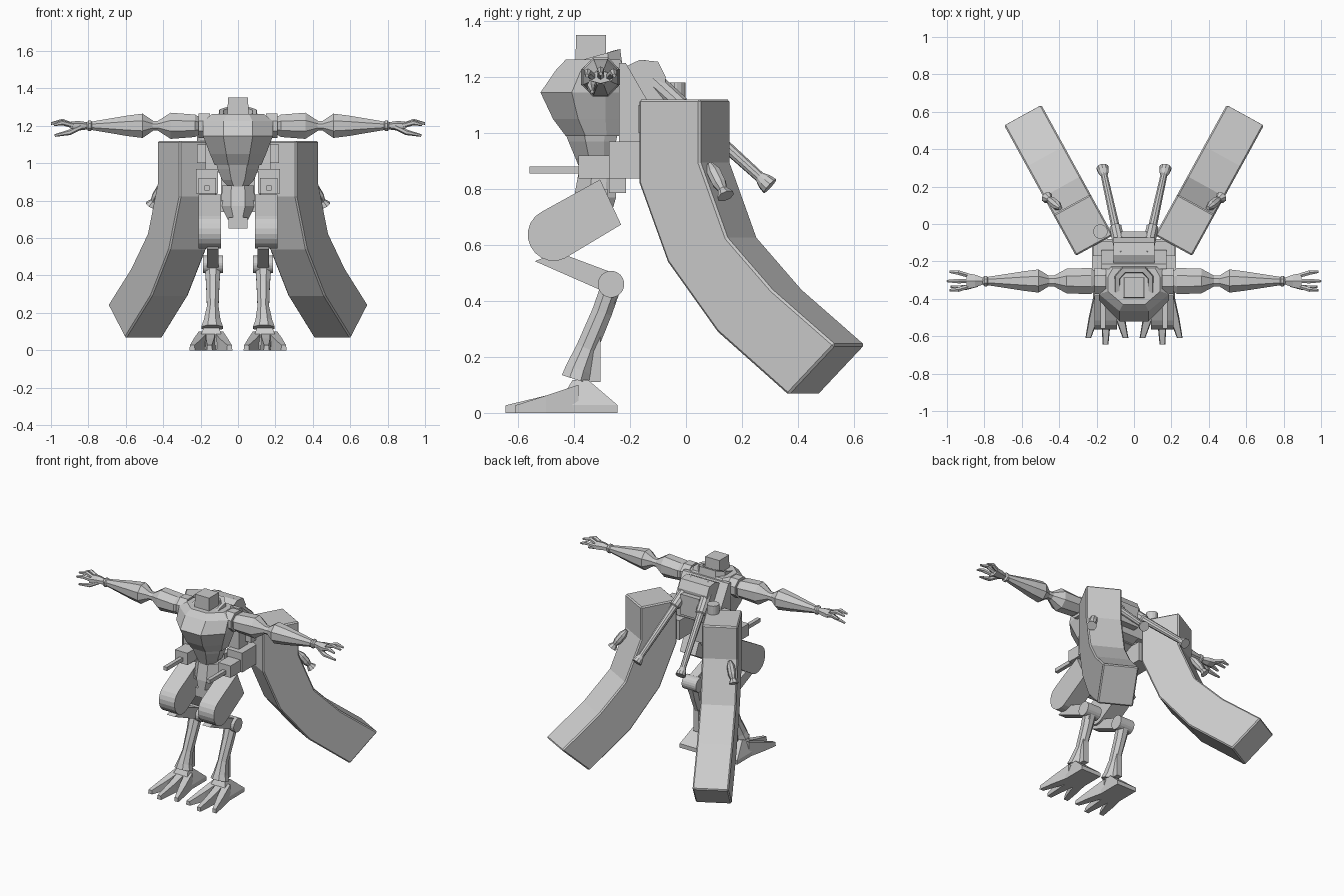
import bpy, bmesh, math
from mathutils import Vector

if "Cube" in bpy.data.objects:
    bpy.data.objects.remove(bpy.data.objects["Cube"])

grey = bpy.data.materials.new("plain grey")
grey.diffuse_color = (0.6, 0.6, 0.6, 1)
grey.use_nodes = True
grey.node_tree.nodes["Principled BSDF"].inputs["Base Color"].default_value = grey.diffuse_color


def make(name, rings, pair=False):
    """Skin a list of point rings, cap both ends, optionally add the mirror image."""
    bm = bmesh.new()
    for s in ((1, -1) if pair else (1,)):
        vs = [[bm.verts.new((p[0] * s, p[1], p[2])) for p in r] for r in rings]
        n = len(vs[0])
        for a, b in zip(vs, vs[1:]):
            for i in range(n):
                j = (i + 1) % n
                bm.faces.new((a[i], a[j], b[j], b[i]))
        bm.faces.new(vs[0])
        bm.faces.new(vs[-1])
    bmesh.ops.recalc_face_normals(bm, faces=bm.faces)
    me = bpy.data.meshes.new(name)
    bm.to_mesh(me)
    bm.free()
    me.materials.append(grey)
    ob = bpy.data.objects.new(name, me)
    bpy.context.collection.objects.link(ob)
    return ob


def box(name, lo, hi, pair=False, taper=1.0):
    c = [(lo[i] + hi[i]) / 2 for i in range(2)]
    h = [(hi[i] - lo[i]) / 2 for i in range(2)]
    ring = lambda z, k: [(c[0] + a * h[0] * k, c[1] + b * h[1] * k, z)
                         for a, b in ((-1, -1), (1, -1), (1, 1), (-1, 1))]
    return make(name, [ring(lo[2], 1), ring(hi[2], taper)], pair)


def plate(name, yz, x0, x1, pair=False):
    return make(name, [[(x, y, z) for y, z in yz] for x in (x0, x1)], pair)


def tube(name, stations, n=8, pair=True):
    """stations: (point, radius_u, radius_v) along a path."""
    pts = [Vector(s[0]) for s in stations]
    total = (pts[-1] - pts[0]).normalized()
    ref = Vector((1, 0, 0)) if abs(total.z) > 0.8 else Vector((0, 0, 1))
    rings = []
    for i, (_, ru, rv) in enumerate(stations):
        d = (pts[min(i + 1, len(pts) - 1)] - pts[max(i - 1, 0)]).normalized()
        u = d.cross(ref).normalized()
        v = u.cross(d)
        k = 1 / math.cos(math.pi / n)
        rings.append([pts[i] + u * (ru * k * math.cos(a)) + v * (rv * k * math.sin(a))
                      for a in ((j + 0.5) * 2 * math.pi / n for j in range(n))])
    return make(name, rings, pair)


# head and collar
box("head", (-.056, -.395, 1.22), (.056, -.285, 1.35), taper=.97)


def collar_ring(k, z0, z1):
    pts = [(.05, -.43), (.10, -.38), (.10, -.28), (.06, -.235)]
    pts = pts + [(-x, y) for x, y in reversed(pts)]
    return [(x * k, -.34 + (y + .34) * k, z0 + (z1 - z0) * (y + .43) / .195) for x, y in pts]


make("collar", [collar_ring(1.1, 1.2, 1.22), collar_ring(1, 1.245, 1.30),
                collar_ring(.78, 1.245, 1.295), collar_ring(.7, 1.21, 1.22)])


# chest and belly
def section(z, hw, yf, yb):
    d = yb - yf
    half = [(.42 * hw, yf), (hw, yf + .36 * d), (hw, yf + .75 * d), (.8 * hw, yb)]
    return [(x, y, z) for x, y in half] + [(-x, y, z) for x, y in reversed(half)]


make("chest", [section(.99, .125, -.43, -.235), section(1.05, .15, -.475, -.225),
               section(1.145, .187, -.52, -.21), section(1.225, .187, -.465, -.215),
               section(1.262, .14, -.43, -.235)])
make("belly", [section(.86, .04, -.375, -.28), section(.91, .085, -.395, -.26),
               section(.97, .11, -.42, -.25), section(1.02, .12, -.44, -.24)])

# pelvis
make("pelvis", [section(.70, .055, -.40, -.27), section(.77, .09, -.40, -.25),
                section(.88, .085, -.38, -.25)])
box("crotch_block", (-.05, -.40, .65), (.05, -.27, .71))
box("rear_skirt", (-.09, -.275, .785), (.09, -.215, .93))
box("hip_axle", (-.15, -.35, .74), (.15, -.28, .80))

# backpack
plate("backpack", [(-.23, 1.23), (-.165, 1.262), (-.10, 1.255), (-.072, 1.2),
                   (-.09, 1.0), (-.2, .95)], -.11, .11)
box("backpack_vent", (-.07, -.1, 1.04), (.07, -.04, 1.18))
plate("back_panel", [(-.24, 1.25), (-.215, 1.25), (-.14, 1.12), (-.14, .97), (-.24, .97)],
      -.175, .175)
box("wing_bracket", (.10, -.17, 1.0), (.22, -.09, 1.1), pair=True)
tube("spare_socket", [((-.18, -.04, 1.0), .038, .038), ((-.18, -.04, 1.18), .038, .038)],
     16, pair=False)

# long back rods with flared tips
a, b = Vector((.065, -.17, 1.235)), Vector((.168, .30, .81))
rod = [(0, .034), (.32, .032), (.33, .023), (.92, .018), (.96, .028), (1, .032)]
tube("back_rod", [(a.lerp(b, t), r, r) for t, r in rod], 10)

# big curved wing binders, turned outward
front = [(-.17, 1.12), (-.17, .823), (-.068, .54), (.11, .29), (.364, .064)]
back = [(.532, .243), (.307, .44), (.146, .626), (.05, .894), (.05, 1.12)]
ang = math.radians(28.8)
along = Vector((math.sin(ang), math.cos(ang), 0))
across = Vector((math.cos(ang), -math.sin(ang), 0))
corner = Vector((.312, -.168, 0))


def wing_point(y, z, w):
    p = corner + along * ((y + .168) / math.cos(ang)) + across * w
    return (p.x, p.y, z)


wing = make("wing_binder", [[wing_point(y, z, w) for y, z in front + back]
                            for w in (0, -.227)], True)
bev = wing.modifiers.new("edge bevel", "BEVEL")
bev.width = .008
bev.segments = 1
bev.limit_method = "ANGLE"
bev.angle_limit = math.radians(50)

# small thrusters on the wings
a, b = Vector((.395, .085, .89)), Vector((.465, .142, .775))
tube("wing_thruster", [(a.lerp(b, t), r, r) for t, r in
                       ((0, .01), (.25, .024), (.6, .024), (.8, .016), (1, .03))], 8)

# hip cannons
box("cannon_mount", (.107, -.275, .837), (.225, -.08, .97), True)
box("cannon_body", (.118, -.385, .838), (.212, -.27, .92), True)
box("cannon_barrel", (.152, -.56, .855), (.178, -.38, .88), True)

# arms
y = -.305
tube("shoulder", [((.15, y, 1.2), .07, .065), ((.21, y, 1.2), .07, .065)])
tube("upper_arm", [((.205, y, 1.2), .05, .045), ((.23, y, 1.2), .07, .06),
                   ((.36, y, 1.2), .066, .07), ((.43, y, 1.2), .028, .025)])
tube("elbow", [((.42, y, 1.2), .03, .026), ((.47, y, 1.2), .03, .026)])
tube("forearm", [((.45, y, 1.2), .025, .024), ((.51, y, 1.2), .062, .065),
                 ((.59, y, 1.2), .052, .055), ((.785, y, 1.2), .022, .022)])
tube("wrist", [((.775, y, 1.2), .016, .016), ((.787, y, 1.2), .028, .028),
               ((.80, y, 1.2), .028, .028), ((.81, y, 1.2), .016, .016)])
tube("palm", [((.80, y, 1.2), .016, .016), ((.85, y, 1.2), .034, .022),
              ((.895, y, 1.2), .042, .02)], 6)
for i, (fy, fz, tip) in enumerate(((-.035, 1.205, .985), (0, 1.212, 1.0), (.035, 1.205, .985))):
    tube(f"finger_{i + 1}", [((.88, y + fy * .8, 1.2), .011, .012),
                             ((.94, y + fy * 1.3, fz + .012), .012, .012),
                             ((tip, y + fy * 1.4, fz), .006, .006)], 6)
tube("thumb", [((.84, y - .02, 1.195), .012, .012), ((.90, y - .035, 1.165), .013, .013),
               ((.98, y - .03, 1.148), .006, .006)], 6)

# thighs: slabs with a rounded front end
c, ax = Vector((-.475, .635)), Vector((.894, .447))
perp = Vector((-ax.y, ax.x))
arc = [c - ax * (.09 * math.sin(t)) + perp * (.093 * math.cos(t))
       for t in (math.pi * i / 10 for i in range(11))]
plate("thigh", [(-.307, .834)] + [tuple(p) for p in arc] + [(-.232, .673)], .09, .21, True)

# knee link and joint
plate("knee_link", [(-.54, .542), (-.46, .575), (-.26, .50), (-.285, .43)], .105, .165, True)
tube("knee_joint", [((.08, -.268, .46), .047, .047), ((.188, -.268, .46), .047, .047)], 20)

# shins
tube("shin", [((.135, -.272, .44), .036, .042), ((.135, -.30, .36), .036, .036),
              ((.135, -.355, .23), .038, .031), ((.138, -.385, .155), .046, .045),
              ((.138, -.396, .12), .05, .058)])
plate("heel_strut", [(-.245, .41), (-.305, .3), (-.305, .11), (-.345, .11), (-.35, .2),
                     (-.29, .38)], .117, .157, True)

# feet: sloped hub and three splayed toes
make("foot_hub", [[(x0, y0, z), (x1, y0, z), (x1, y1, z), (x0, y1, z)] for x0, x1, y0, y1, z in
                  ((.07, .22, -.46, -.245, 0), (.07, .22, -.46, -.245, .028),
                   (.10, .185, -.405, -.35, .118))], True)
for name, bx, tx, ty in (("inner_toe", .105, .045, -.61), ("middle_toe", .147, .152, -.645),
                         ("outer_toe", .185, .245, -.61)):
    make(name, [[(x - w, yy, 0), (x + w, yy, 0), (x + w * .8, yy, h), (x - w * .8, yy, h)]
                for x, yy, w, h in ((bx, -.385, .032, .1), ((bx + tx) / 2, -.5, .027, .062),
                                    (tx, ty, .015, .027))], True)
